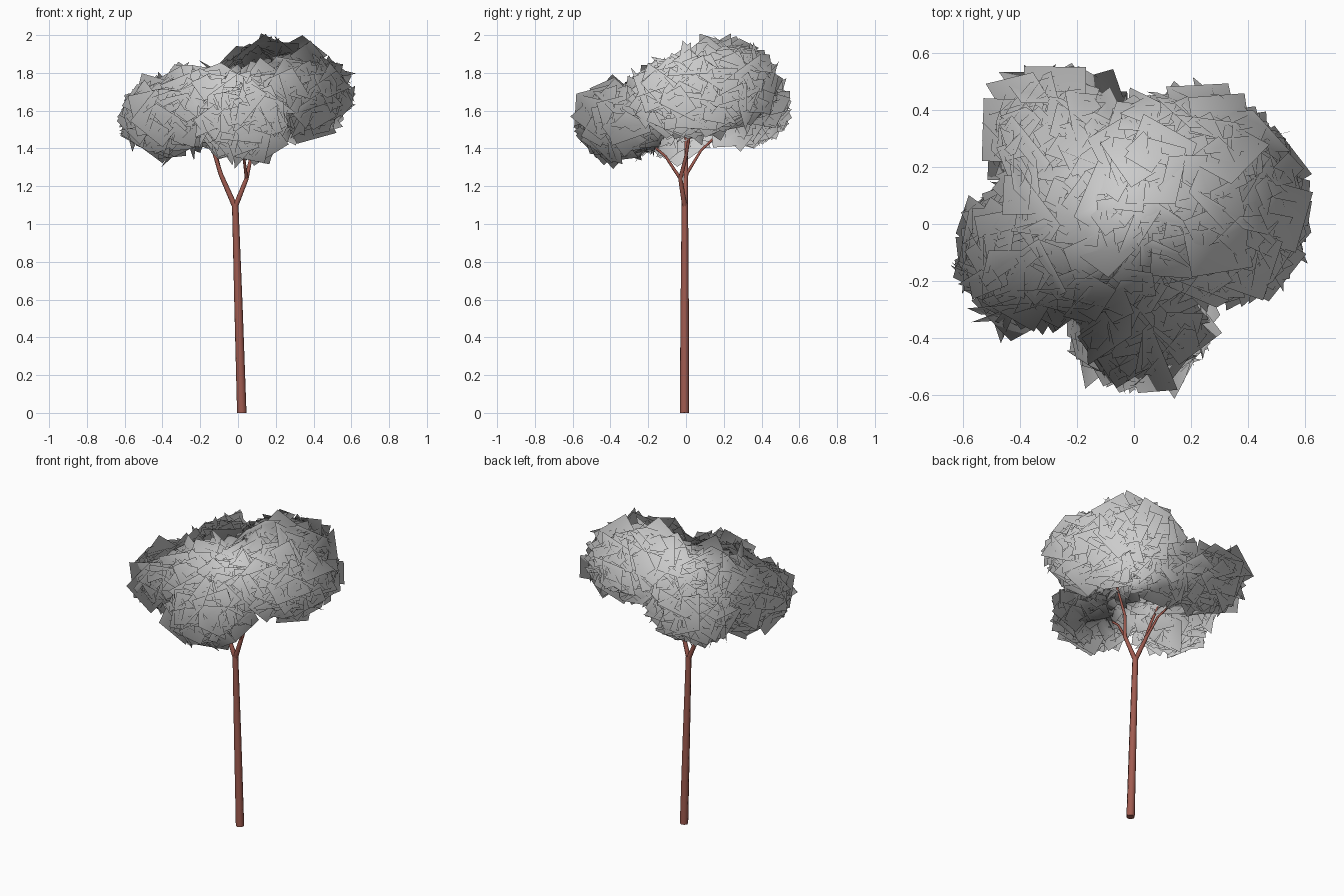
import bpy, math, random
from mathutils import Vector, Matrix

if "Cube" in bpy.data.objects:
    bpy.data.objects.remove(bpy.data.objects["Cube"])

random.seed(7)
bark = bpy.data.materials.new("bark")
bark.diffuse_color = (0.35, 0.105, 0.08, 1)
bark.use_nodes = True
bark.node_tree.nodes["Principled BSDF"].inputs["Base Color"].default_value = bark.diffuse_color


def limb(name, points):
    """Tapered round limb through (x, y, z, radius) points."""
    cu = bpy.data.curves.new(name, 'CURVE')
    cu.dimensions = '3D'
    cu.bevel_depth = 1.0
    cu.bevel_resolution = 2
    cu.use_fill_caps = True
    sp = cu.splines.new('POLY')
    sp.points.add(len(points) - 1)
    for p, (x, y, z, r) in zip(sp.points, points):
        p.co = (x, y, z, 1)
        p.radius = r
    ob = bpy.data.objects.new(name, cu)
    bpy.context.collection.objects.link(ob)
    cu.materials.append(bark)
    return ob


# Trunk and forked branches
limb("trunk", [(0.02, -0.008, 0, 0.025), (0.003, -0.007, 0.55, 0.022), (-0.015, -0.006, 1.11, 0.017)])
limb("left_branch", [(-0.015, -0.006, 1.09, 0.015), (-0.09, 0.0, 1.26, 0.012), (-0.125, 0.0, 1.37, 0.009),
                     (-0.2, 0.0, 1.55, 0.006)])
limb("right_branch", [(-0.015, -0.006, 1.09, 0.015), (0.045, -0.03, 1.24, 0.012), (0.07, 0.0, 1.36, 0.009),
                      (0.2, 0.04, 1.6, 0.006)])
limb("front_branch", [(0.045, -0.03, 1.24, 0.009), (0.03, -0.11, 1.36, 0.007), (0.02, -0.3, 1.52, 0.005)])
limb("back_branch", [(-0.09, 0.0, 1.26, 0.009), (-0.12, 0.08, 1.39, 0.007), (-0.22, 0.25, 1.55, 0.005)])

# Leaf clumps: name, centre, radii, number of cards
clumps = [
    ("front_foliage", (0.02, -0.34, 1.54), (0.22, 0.20, 0.165), 230),
    ("right_foliage", (0.30, 0.06, 1.69), (0.28, 0.30, 0.19), 330),
    ("back_foliage", (0.18, 0.22, 1.75), (0.27, 0.22, 0.19), 260),
    ("back_left_foliage", (-0.27, 0.31, 1.60), (0.21, 0.20, 0.15), 230),
    ("left_foliage", (-0.37, -0.10, 1.57), (0.21, 0.23, 0.175), 260),
    ("middle_foliage", (-0.12, 0.02, 1.66), (0.31, 0.33, 0.15), 330),
]
canopy_centre = Vector((0.0, 0.02, 1.60))


def depth(p, c, r):
    return math.sqrt(sum(((p[i] - c[i]) / r[i]) ** 2 for i in range(3)))


def foliage(name, c, r, count):
    """Shell of square leaf cards, roughly tangent to an ellipsoid."""
    verts, faces, normals = [], [], []
    for i in range(count):
        z = 1 - 2 * (i + 0.5) / count
        a = i * 2.39996 + random.uniform(-0.3, 0.3)
        s = math.sqrt(1 - z * z)
        d = Vector((s * math.cos(a), s * math.sin(a), z))
        p = Vector(c) + Vector([d[k] * r[k] for k in range(3)]) * random.uniform(0.84, 1.06)
        # drop cards buried in another clump
        if any(o[0] != name and depth(p, o[1], o[2]) < 0.78 for o in clumps):
            continue
        n = Vector([d[k] / r[k] for k in range(3)]).normalized()
        tilt = Vector([random.gauss(0, 0.36) for _ in range(3)])
        q = (n + tilt).normalized().to_track_quat('Z', 'Y').to_matrix()
        q = q @ Matrix.Rotation(random.uniform(0, math.tau), 3, 'Z')
        h = random.choice((0.045, 0.06, 0.075, 0.11))
        # large cards sit a little deeper so the outline stays put
        p -= n * max(0, h - 0.07) * 0.5
        b = len(verts)
        for u, v in ((-1, -1), (1, -1), (1, 1), (-1, 1)):
            w = p + q @ Vector((u * h, v * h, 0))
            verts.append(w)
            normals.append((w - canopy_centre).normalized())
        faces.append((b, b + 1, b + 2, b + 3))
    me = bpy.data.meshes.new(name)
    me.from_pydata(verts, [], faces)
    # soft shading: all leaves are lit as one round canopy
    me.shade_smooth()
    me.normals_split_custom_set_from_vertices(normals)
    bpy.context.collection.objects.link(bpy.data.objects.new(name, me))


for clump in clumps:
    foliage(*clump)
